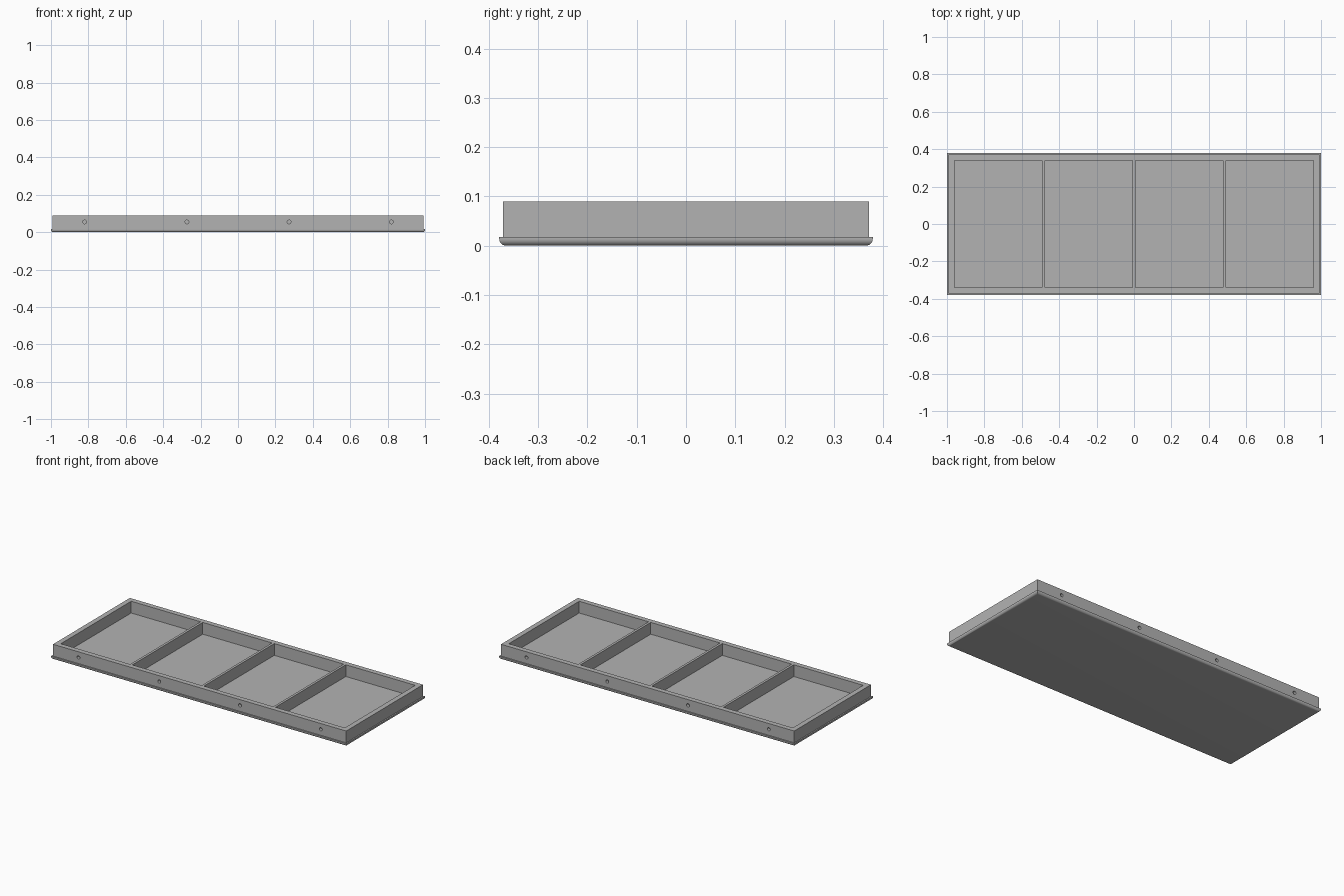
import bpy, bmesh
from math import pi
from mathutils import Matrix, Vector

if "Cube" in bpy.data.objects:
    bpy.data.objects.remove(bpy.data.objects["Cube"], do_unlink=True)

HALF_X, HALF_Y = 1.0, 0.379      # base plate
BODY_X, BODY_Y = 0.992, 0.371    # tray walls, outside
INNER_X, INNER_Y = 0.961, 0.340  # tray walls, inside
FLOOR, TOP = 0.018, 0.09
DIVIDER = 0.015
EDGE = 0.014                     # rounding under the base plate

grey = bpy.data.materials.new("grey")
grey.use_nodes = True
colour = (0.45, 0.45, 0.45, 1)
grey.diffuse_color = colour
grey.node_tree.nodes["Principled BSDF"].inputs["Base Color"].default_value = colour


def add_box(bm, low, high):
    low, high = Vector(low), Vector(high)
    place = Matrix.Translation((low + high) / 2) @ Matrix.Diagonal((*(high - low), 1))
    return bmesh.ops.create_cube(bm, size=1, matrix=place)


def make_object(name, bm):
    mesh = bpy.data.meshes.new(name)
    bm.to_mesh(mesh)
    bm.free()
    obj = bpy.data.objects.new(name, mesh)
    bpy.context.collection.objects.link(obj)
    mesh.materials.append(grey)
    return obj


def shade(obj):
    bpy.ops.object.select_all(action="DESELECT")
    obj.select_set(True)
    bpy.context.view_layer.objects.active = obj
    bpy.ops.object.shade_smooth_by_angle(angle=pi / 6)


# Base plate with a rounded lower edge
bm = bmesh.new()
add_box(bm, (-HALF_X, -HALF_Y, 0), (HALF_X, HALF_Y, FLOOR))
lower = [e for e in bm.edges if all(v.co.z < FLOOR / 2 for v in e.verts)]
bmesh.ops.bevel(bm, geom=lower, offset=EDGE, segments=8, profile=0.5, affect="EDGES")
shade(make_object("base_plate", bm))

# Solid block for the walls and dividers
bm = bmesh.new()
add_box(bm, (-BODY_X, -BODY_Y, FLOOR - 0.006), (BODY_X, BODY_Y, TOP))
walls = make_object("walls_and_dividers", bm)

# Cutter: four compartments and blind holes in the front and back walls
bm = bmesh.new()
width = (2 * INNER_X - 3 * DIVIDER) / 4
for i in range(4):
    left = -INNER_X + i * (width + DIVIDER)
    add_box(bm, (left, -INNER_Y, -0.05), (left + width, INNER_Y, TOP + 0.05))
for x in (-0.82, -0.273, 0.273, 0.82):
    for side in (-1, 1):
        place = Matrix.Translation((x, side * BODY_Y, 0.055)) @ Matrix.Rotation(pi / 2, 4, "X")
        bmesh.ops.create_cone(bm, cap_ends=True, segments=24, radius1=0.01,
                              radius2=0.01, depth=0.036, matrix=place)
cutter = make_object("cutter", bm)
cutter.hide_render = True

# Cut the block, then drop the cutter
cut = walls.modifiers.new("cut", "BOOLEAN")
cut.operation, cut.solver, cut.object = "DIFFERENCE", "EXACT", cutter
bpy.context.view_layer.objects.active = walls
bpy.ops.object.modifier_apply(modifier="cut")
bpy.data.objects.remove(cutter, do_unlink=True)
shade(walls)
